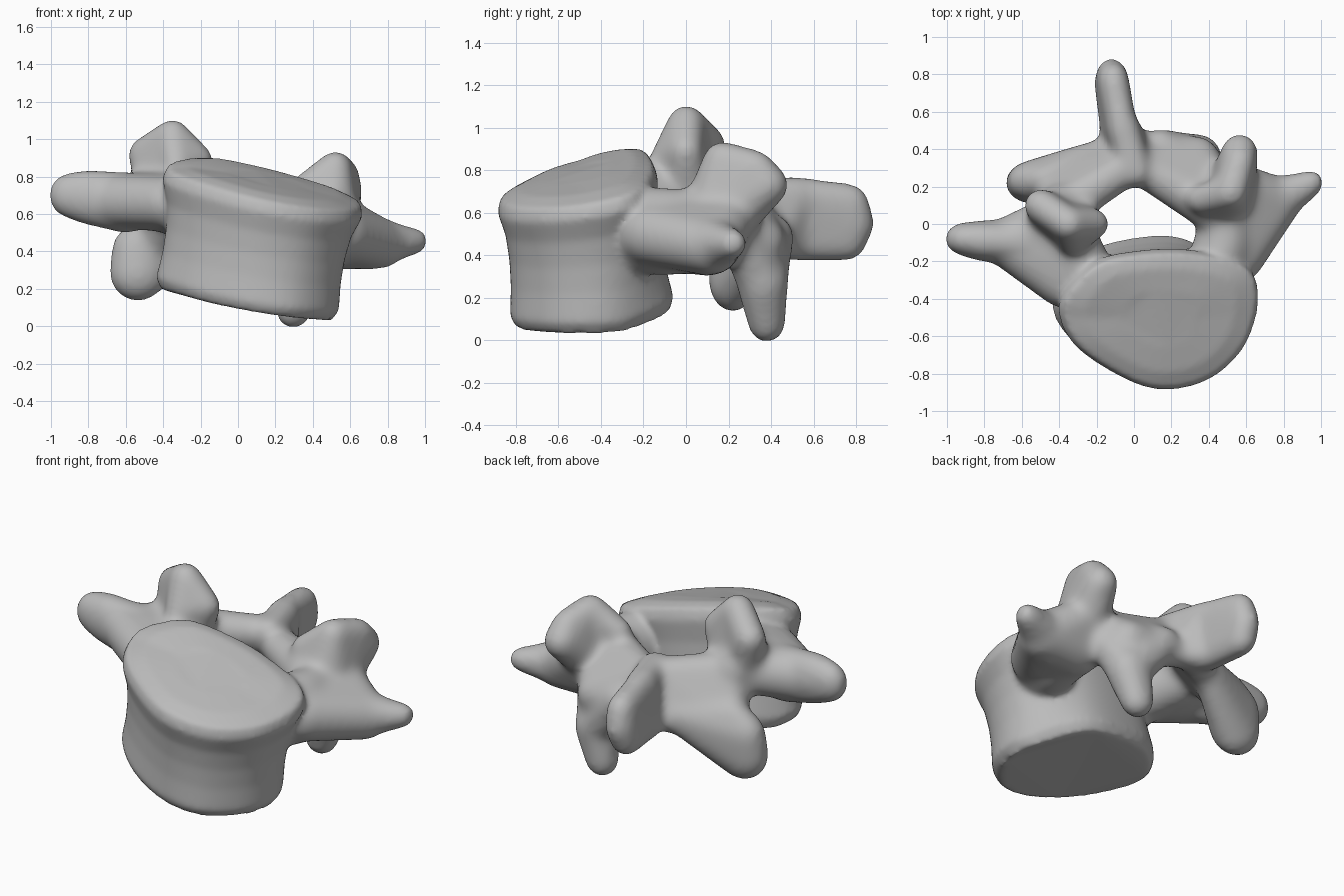
import bpy, bmesh
from mathutils import Vector

old = bpy.data.objects.get("Cube")
if old:
    bpy.data.objects.remove(old, do_unlink=True)

bone = bpy.data.materials.new("bone_grey")
bone.use_nodes = True
tone = (0.5, 0.5, 0.5, 1)
bone.diffuse_color = tone
bone.node_tree.nodes["Principled BSDF"].inputs["Base Color"].default_value = tone


def make_object(name, bm):
    mesh = bpy.data.meshes.new(name)
    bmesh.ops.recalc_face_normals(bm, faces=bm.faces)
    bm.to_mesh(mesh)
    bm.free()
    obj = bpy.data.objects.new(name, mesh)
    bpy.context.collection.objects.link(obj)
    return obj


def select_only(*objs):
    bpy.ops.object.select_all(action='DESELECT')
    for obj in objs:
        obj.select_set(True)
    bpy.context.view_layer.objects.active = objs[0]


def fuse(obj, voxel, rounds):
    """Merge overlapping shells into one skin and soften it."""
    select_only(obj)
    remesh = obj.modifiers.new("skin", 'REMESH')
    remesh.mode = 'VOXEL'
    remesh.voxel_size = voxel
    soften = obj.modifiers.new("soften", 'SMOOTH')
    soften.factor = 0.5
    soften.iterations = rounds
    for modifier in (remesh.name, soften.name):
        bpy.ops.object.modifier_apply(modifier=modifier)


def web(bm, balls, squash=(1, 1, 1)):
    """Stretch a skin around several balls given as x, y, z, radius."""
    part = bmesh.new()
    for *centre, radius in balls:
        ball = bmesh.ops.create_icosphere(part, subdivisions=3, radius=radius)
        for v in ball["verts"]:
            v.co = Vector(centre) + v.co * Vector(squash)
    hull = bmesh.ops.convex_hull(part, input=part.verts)
    waste = {g for g in hull["geom_interior"] if isinstance(g, bmesh.types.BMVert)}
    bmesh.ops.delete(part, geom=list(waste), context='VERTS')
    temp = bpy.data.meshes.new("temp")
    part.to_mesh(temp)
    part.free()
    bm.from_mesh(temp)
    bpy.data.meshes.remove(temp)


def chain(bm, balls, squash=(1, 1, 1)):
    for pair in zip(balls, balls[1:]):
        web(bm, pair, squash)


def smooth_loop(points, steps=6):
    """Closed rounded outline through the points."""
    pts = [Vector(p) for p in points]
    n, loop = len(pts), []
    for i in range(n):
        a, b, c, d = (pts[(i + k) % n] for k in (-1, 0, 1, 2))
        for s in range(steps):
            t = s / steps
            loop.append(b + (c - a) * t / 2 + (a - b * 2.5 + c * 2 - d / 2) * t * t
                        + (b * 3 - a - c * 3 + d) * t ** 3 / 2)
    return loop


# Drum-shaped body with tilted end plates, a slight waist and a domed top
lower = smooth_loop([(.05, -.81), (.29, -.79), (.47, -.62), (.52, -.4), (.42, -.2), (.25, -.07),
                     (0, -.07), (-.25, -.15), (-.42, -.35), (-.41, -.52), (-.23, -.7)])
upper = smooth_loop([(.13, -.89), (.4, -.84), (.6, -.66), (.68, -.4), (.61, -.22), (.3, -.15),
                     (0, -.16), (-.22, -.22), (-.39, -.42), (-.33, -.63), (-.12, -.79)])
bm = bmesh.new()
rings = []
for t, swell in ((0, .95), (.08, 1.01), (.3, .96), (.5, .94), (.7, .95), (.88, 1.01),
                 (.98, .96), (1.03, .75), (1.05, .4)):
    ring = []
    for low, high in zip(lower, upper):
        p = low.lerp(high, min(t, 1))
        middle = Vector((.05, -.43)).lerp(Vector((.14, -.5)), min(t, 1))
        p = middle + (p - middle) * swell
        floor = .09 - .2 * p.x + .16 * p.x ** 2 + .35 * max(0, p.y + .3)
        top = .86 - .2 * p.x + .17 * p.y + .2 * max(0, p.y + .5) * (.8 - p.x)
        ring.append(bm.verts.new((p.x, p.y, floor + (top - floor) * t)))
    rings.append(ring)
for r, s in zip(rings, rings[1:]):
    for i in range(len(r)):
        j = (i + 1) % len(r)
        bm.faces.new((r[i], r[j], s[j], s[i]))
bm.faces.new(rings[0])
bm.faces.new(rings[-1])
body = make_object("vertebral_body", bm)

bm = bmesh.new()
# Pedicles
chain(bm, [(-.26, -.3, .64, .18), (-.36, -.05, .67, .16), (-.39, .08, .7, .14)], (.95, 1, 1.1))
chain(bm, [(.42, -.3, .52, .19), (.49, -.1, .51, .19), (.5, .08, .51, .18)], (.87, 1, 1.1))
# Transverse processes, flaring where they leave the pedicles
chain(bm, [(-.6, -.1, .66, .155), (-.8, -.09, .69, .14), (-.9, -.08, .7, .115)], (1, .8, 1.07))
web(bm, [(-.66, -.1, .67, .145), (-.38, -.31, .66, .14), (-.4, .03, .69, .14), (-.37, -.2, .66, .16)])
chain(bm, [(.7, .1, .45, .15), (.85, .17, .45, .1), (.95, .22, .455, .07)])
web(bm, [(.55, -.17, .5, .15), (.52, .1, .47, .17), (.58, .2, .56, .12), (.76, .12, .44, .135)])
# Upper articular blades, each folded along its middle
peak = (-.35, .0, 1.02, .09)
web(bm, [(-.5, .1, .92, .09), peak, (-.4, .02, .68, .14)])
web(bm, [(-.21, .0, .89, .08), peak, (-.34, .01, .68, .13), (-.33, -.09, .86, .08)])
peak = (.52, .17, .85, .09)
web(bm, [(.36, .13, .74, .08), peak, (.48, .1, .55, .14)])
web(bm, [peak, (.565, .33, .81, .085), (.565, .385, .73, .1), (.5, .12, .55, .15),
         (.52, .25, .6, .11)])
# Laminae with the lower articular processes
web(bm, [(-.36, .1, .68, .12), (-.04, .3, .66, .1), (-.1, .41, .46, .08), (-.45, .23, .45, .11)])
web(bm, [(-.47, .24, .48, .12), (-.2, .38, .47, .09), (-.53, .23, .4, .15), (-.535, .22, .285, .155)],
    (1, .75, 1))
web(bm, [(.43, .09, .6, .14), (.06, .29, .62, .1), (.05, .42, .46, .08), (.34, .35, .46, .12)])
web(bm, [(.43, .25, .49, .1), (.14, .41, .49, .1), (.34, .36, .27, .12)])
chain(bm, [(.34, .36, .27, .13), (.295, .38, .08, .095)], (1, .95, 1))
# Spinous process
web(bm, [(.01, .28, .68, .09), (.0, .42, .48, .09), (-.06, .52, .68, .09), (-.1, .52, .46, .09)])
web(bm, [(-.06, .5, .68, .095), (-.1, .52, .47, .1), (-.11, .765, .64, .1), (-.12, .79, .55, .1),
         (-.13, .755, .47, .1)], (.85, 1, 1))
arch = make_object("neural_arch", bm)
fuse(arch, .02, 14)

# One continuous bone
select_only(body, arch)
bpy.ops.object.join()
body.name = "vertebra"
fuse(body, .016, 9)
body.data.materials.clear()
body.data.materials.append(bone)
select_only(body)
bpy.ops.object.shade_smooth()
